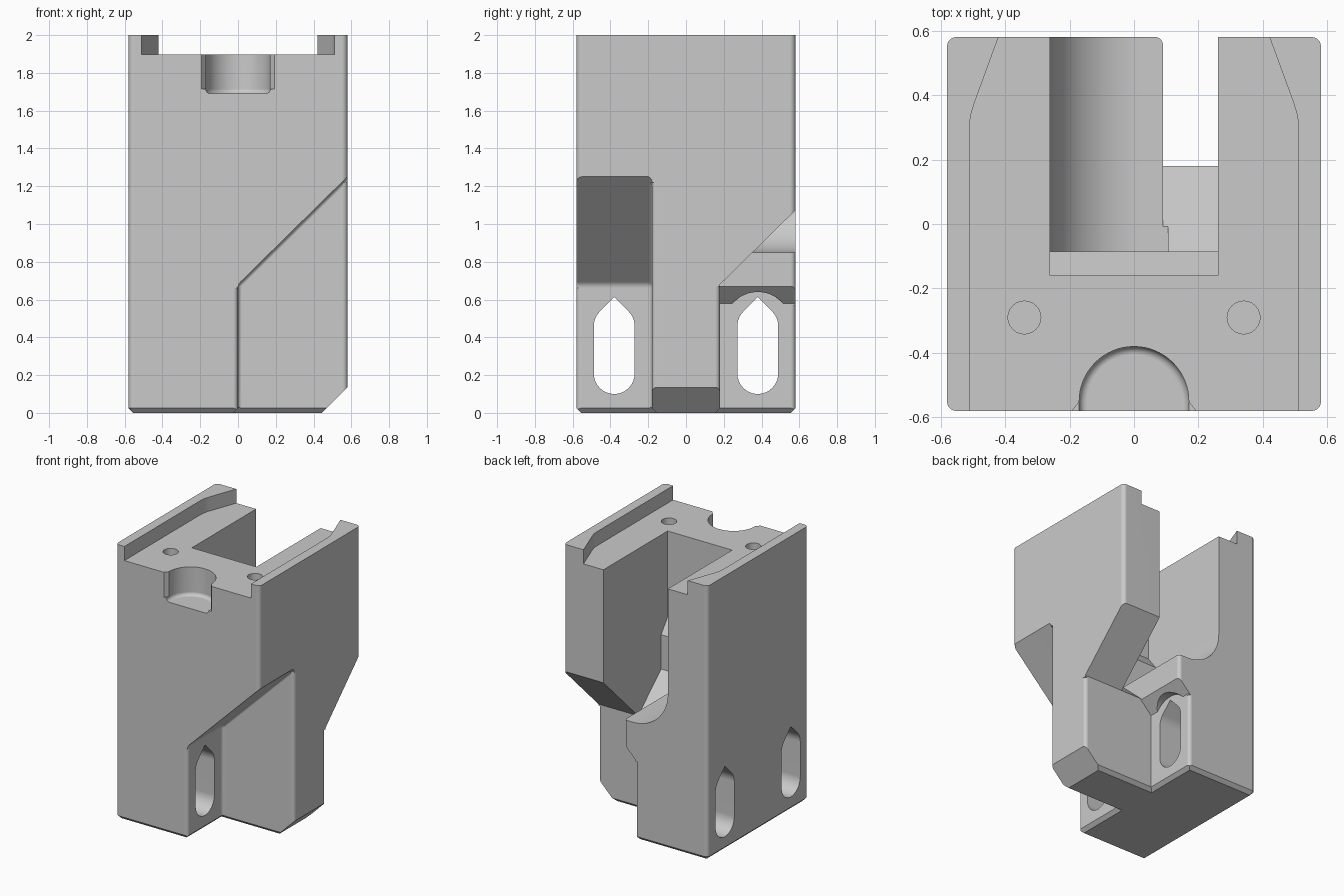
import bpy, bmesh, math

cube = bpy.data.objects.get("Cube")
if cube:
    bpy.data.objects.remove(cube, do_unlink=True)

grey = bpy.data.materials.new("plain grey")
grey.use_nodes = True
grey.diffuse_color = (0.59, 0.59, 0.59, 1)
grey.node_tree.nodes["Principled BSDF"].inputs["Base Color"].default_value = grey.diffuse_color

# Which 3D point a profile point (a, b) at depth d becomes, per extrusion axis
PLACE = {"x": lambda a, b, d: (d, a, b),
         "y": lambda a, b, d: (a, d, b),
         "z": lambda a, b, d: (a, b, d)}


def prism(name, axis, profile, start, end, rounding=0, slant=(0, 0)):
    """Extrude a flat profile; slant shifts its start, rounding softens edges."""
    place = PLACE[axis]
    bm = bmesh.new()
    near = [bm.verts.new(place(a + slant[0], b + slant[1], start)) for a, b in profile]
    far = [bm.verts.new(place(a, b, end)) for a, b in profile]
    bm.faces.new(near)
    bm.faces.new(far)
    for i in range(len(profile)):
        j = (i + 1) % len(profile)
        bm.faces.new((near[i], near[j], far[j], far[i]))
    bmesh.ops.recalc_face_normals(bm, faces=bm.faces)
    if rounding:
        sharp = [e for e in bm.edges if e.calc_face_angle() > 0.6]
        bmesh.ops.bevel(bm, geom=sharp, offset=rounding, segments=4,
                        profile=0.5, affect="EDGES")
    mesh = bpy.data.meshes.new(name)
    bm.to_mesh(mesh)
    bm.free()
    obj = bpy.data.objects.new(name, mesh)
    bpy.context.collection.objects.link(obj)
    return obj


def arc(cx, cy, r, start, end, steps):
    angles = [math.radians(start + (end - start) * i / steps) for i in range(steps + 1)]
    return [(cx + r * math.cos(t), cy + r * math.sin(t)) for t in angles]


# Main block with rounded uprights and a chamfered base
S, R, C = 0.58, 0.03, 0.025
outline = []
for k, (sx, sy) in enumerate(((1, 1), (-1, 1), (-1, -1), (1, -1))):
    outline += arc(sx * (S - R), sy * (S - R), R, 90 * k, 90 * k + 90, 5)
body = prism("clamp_body", "z", outline, 0, 2)
bm = bmesh.new()
bm.from_mesh(body.data)
base = min(bm.faces, key=lambda f: f.calc_center_median().z)
bmesh.ops.bevel(bm, geom=list(base.edges), offset=C, segments=1, affect="EDGES")
bm.to_mesh(body.data)
bm.free()
body.data.materials.append(grey)


def cut(*args, **kw):
    tool = prism(*args, **kw)
    tool.hide_render = True
    mod = body.modifiers.new("cut", "BOOLEAN")
    mod.operation, mod.solver, mod.object = "DIFFERENCE", "MANIFOLD", tool
    bpy.context.view_layer.objects.active = body
    bpy.ops.object.modifier_apply(modifier=mod.name)
    bpy.data.objects.remove(tool, do_unlink=True)


def round_corner(x, y, sy, low, high, r=0.025, out=0.03):
    """Round an upright edge that faces +x and the sy side of y."""
    curve = arc(x - r, y - sy * r, r, 0, sy * 90, 5)
    cut("corner_round", "z", [(x + out, y + sy * out), (x + out, y - sy * r)] + curve
        + [(x - r, y + sy * out)], low, high)


# Front side pocket under a sloping overhang
cut("front_pocket", "y", [(0, -0.2), (0, 0.68), (0.8, 1.467), (0.8, -0.2)],
    -0.8, -0.18, rounding=0.02)

# Rear side pocket, with a lip above the lower wall
cut("rear_pocket", "x", [(0.18, -0.2), (0.18, 0.68), (0.8, 1.29), (0.8, -0.2)], 0.09, 0.8)
cut("rear_lip", "y", [(0, -0.2), (0, 0.58), (0.09, 0.67), (0.15, 0.67), (0.15, -0.2)],
    0.18, 0.8)
cut("lip_clearance", "x", arc(0.38, 0.46, 0.18, 0, 352.5, 47), 0, 0.15)

# Central channel: upper opening, curved scoop and sloping chute
cut("channel", "x", [(-0.16, 2.1), (-0.16, 1.27), (-0.085, 1.17), (0.8, 1.17), (0.8, 2.1)],
    -0.26, 0.26)
cut("scoop", "y", [(0.105, 1.3), (-0.26, 1.3)] + arc(0.02, 1.13, 0.28, 180, 270, 16)
    + [(0.105, 0.85)], -0.085, 0.8)
cut("chute", "x", [(-0.085, 1.3), (-0.085, 0.92), (0.18, 0.68), (0.8, 0.6), (0.8, 1.3)],
    0.09, 0.26)

# Recess between the top rails
rail = [(0.51, -0.8), (0.51, 0.3), (0.507, 0.335), (0.495, 0.375), (0.42, 0.58), (0.347, 0.78)]
cut("top_recess", "z", rail + [(-x, y) for x, y in reversed(rail)], 1.897, 2.2)

# Half-round notch with flared mouth, and pin holes
cut("front_notch", "z", [(0.17, -0.8)] + arc(0, -0.55, 0.17, 0, 180, 32)
    + [(-0.17, -0.8)], 1.69, 2.2, rounding=0.025)
for side in (-1, 1):
    cut("notch_flare", "z", [(side * 0.165, -0.545), (side * 0.2, -0.59), (side * 0.165, -0.6)],
        1.715, 2.2)
    cut("pin_hole", "z", arc(side * 0.34, -0.29, 0.051, 0, 345, 23), 1.7, 2.2)

# Teardrop slots through the side walls
for y in (-0.38, 0.38):
    slot = (arc(y, 0.208, 0.108, 180, 360, 16) + arc(y, 0.46, 0.108, 0, 45, 5)
            + [(y, 0.613)] + arc(y, 0.46, 0.108, 135, 180, 5))
    cut("slot", "x", slot, -0.8, 0.08)

# Softened upright edges of the walls, rib and scoop
round_corner(0, -S, -1, -0.1, 0.66)
round_corner(0, S, 1, -0.1, 0.57)
round_corner(S, -0.18, -1, -0.1, 1.22)
round_corner(S, 0.18, 1, -0.1, 0.67)
round_corner(0.09, S, 1, 0.6, 0.88)

# Base chamfers on the rib and inner walls
cut("rib_chamfer", "y", [(0.425, -0.02), (0.645, 0.2), (0.645, -0.02)], -0.3, 0.3)
for side in (-1, 1):
    cut("pocket_chamfer", "z", [(0.005, side * 0.185), (0.8, side * 0.185),
                                (0.8, side * 0.8), (0.005, side * 0.8)],
        -0.005, 0.03, slant=(-0.035, side * -0.035))

# Smooth the rounds and keep the flats crisp
bpy.ops.object.select_all(action="DESELECT")
body.select_set(True)
bpy.context.view_layer.objects.active = body
bpy.ops.object.shade_smooth_by_angle(angle=math.radians(30))
weighted = body.modifiers.new("even_normals", "WEIGHTED_NORMAL")
weighted.keep_sharp = True
